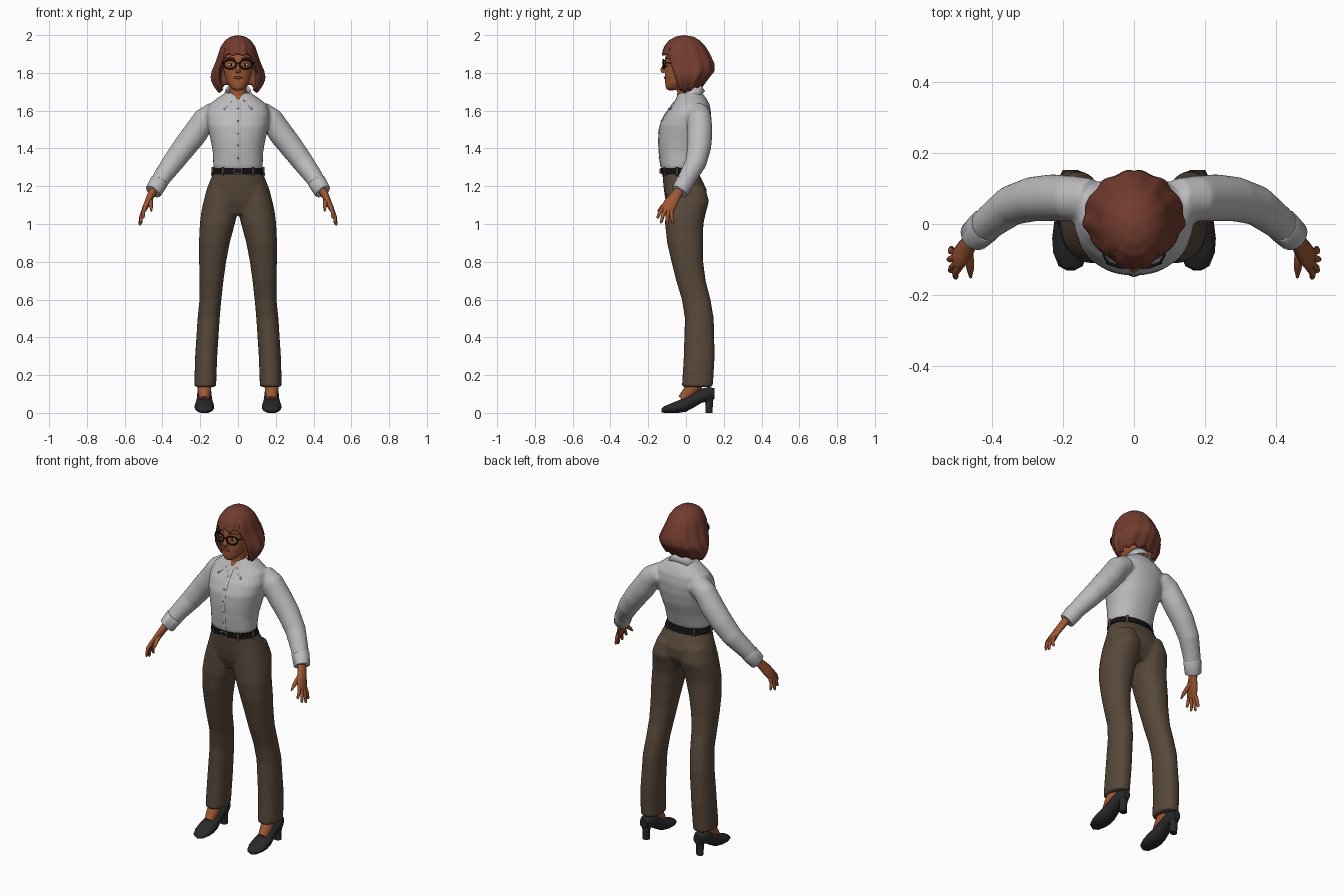
import bpy, bmesh
from math import sin, cos, pi, radians
from mathutils import Vector

if "Cube" in bpy.data.objects:
    bpy.data.objects.remove(bpy.data.objects["Cube"])


def material(name, r, g, b):
    m = bpy.data.materials.new(name)
    m.use_nodes = True
    m.diffuse_color = (r, g, b, 1)
    m.node_tree.nodes["Principled BSDF"].inputs["Base Color"].default_value = (r, g, b, 1)
    return m


SHIRT = material("shirt grey", .5, .49, .51)
BROWN = material("trouser brown", .095, .064, .042)
SKIN = material("skin", .34, .095, .034)
HAIR = material("auburn hair", .17, .045, .028)
SHOE = material("shoe charcoal", .022, .022, .024)
BLACK = material("black", .006, .006, .007)
WHITE = material("eye white", .6, .58, .55)
LIPS = material("lips", .2, .042, .028)
METAL = material("buckle grey", .3, .3, .3)


def finish(name, bm, mat, mirror=False):
    """Turn a bmesh into a smooth object."""
    bmesh.ops.recalc_face_normals(bm, faces=bm.faces)
    me = bpy.data.meshes.new(name)
    bm.to_mesh(me)
    bm.free()
    me.materials.append(mat)
    ob = bpy.data.objects.new(name, me)
    bpy.context.collection.objects.link(ob)
    bpy.ops.object.select_all(action='DESELECT')
    ob.select_set(True)
    bpy.context.view_layer.objects.active = ob
    bpy.ops.object.shade_smooth_by_angle(angle=radians(50))
    if mirror:
        ob.modifiers.new("mirror", 'MIRROR').use_mirror_merge = False
    return ob


def blend(ob, voxel=.009, steps=5):
    """Fuse overlapping volumes into one soft skin."""
    m = ob.modifiers.new("fuse", 'REMESH')
    m.mode, m.voxel_size, m.use_smooth_shade = 'VOXEL', voxel, True
    s = ob.modifiers.new("soften", 'SMOOTH')
    s.factor, s.iterations = .5, steps


def loft(bm, rings):
    rows = [[bm.verts.new(p) for p in r] for r in rings]
    n = len(rows[0])
    for a, b in zip(rows, rows[1:]):
        for i in range(n):
            bm.faces.new((a[i], a[(i + 1) % n], b[(i + 1) % n], b[i]))
    bm.faces.new(rows[0])
    bm.faces.new(rows[-1])


def ring(z, x0, x1, y0, y1, n=36, power=.9):
    """Level, slightly squared oval between x0..x1 and y0..y1."""
    def p(v):
        return (abs(v) ** power) * (1 if v > 0 else -1)
    return [((x0 + x1) / 2 + (x1 - x0) / 2 * p(cos(2 * pi * i / n)),
             (y0 + y1) / 2 + (y1 - y0) / 2 * p(sin(2 * pi * i / n)), z) for i in range(n)]


def body(bm, profile):
    """Loft centred ovals given as (z, half width, front y, back y)."""
    loft(bm, [ring(z, -w, w, f, b) for z, w, f, b in profile])


def tube(bm, path, side=1, ref=(0, 1, 0), n=16):
    """Oval tube through (x, y, z, wide radius, thin radius) points."""
    pts = [Vector((p[0] * side, p[1], p[2])) for p in path]
    rings = []
    for i, c in enumerate(pts):
        t = (pts[min(i + 1, len(pts) - 1)] - pts[max(i - 1, 0)]).normalized()
        u = Vector(ref)
        u = (u - t * u.dot(t)).normalized()
        v = t.cross(u)
        rings.append([c + u * cos(2 * pi * k / n) * path[i][3] + v * sin(2 * pi * k / n) * path[i][-1]
                      for k in range(n)])
    loft(bm, rings)


def ball(name, loc, scale, mat, mirror=False):
    bm = bmesh.new()
    bmesh.ops.create_uvsphere(bm, u_segments=20, v_segments=12, radius=1)
    bmesh.ops.scale(bm, vec=scale, verts=bm.verts)
    bmesh.ops.translate(bm, vec=loc, verts=bm.verts)
    return finish(name, bm, mat, mirror)


def rod(name, path, mat, mirror=False, **kw):
    bm = bmesh.new()
    tube(bm, path, **kw)
    return finish(name, bm, mat, mirror)


def sample(profile, z):
    """Interpolate a profile that is sorted by falling z."""
    for a, b in zip(profile, profile[1:]):
        if z >= b[0]:
            f = (a[0] - z) / (a[0] - b[0])
            return [p + (q - p) * f for p, q in zip(a, b)]
    return profile[-1]


# Shirt: torso and sleeves
torso = [(1.28, .12, -.122, .05), (1.305, .131, -.134, .063), (1.38, .133, -.142, .088),
         (1.45, .146, -.145, .115), (1.52, .162, -.14, .13), (1.58, .168, -.112, .134),
         (1.63, .155, -.073, .126), (1.665, .112, -.052, .108), (1.695, .068, -.038, .085)]
sleeve = [(.12, .068, 1.59, .06), (.175, .072, 1.555, .064), (.23, .074, 1.475, .066),
          (.285, .07, 1.405, .063), (.345, .052, 1.325, .057), (.4, .01, 1.25, .049),
          (.438, -.023, 1.19, .044)]
bm = bmesh.new()
body(bm, torso)
for s in (1, -1):
    tube(bm, sleeve, s, n=24)
blend(finish("shirt", bm, SHIRT))
rod("cuffs", [(.415, -.003, 1.228, .047), (.418, -.005, 1.223, .049), (.447, -.033, 1.173, .045),
              (.449, -.035, 1.17, .042)], SHIRT, True, n=24)

# Placket and buttons
front = torso[::-1]
heights = [1.645 - .034 * i for i in range(11)]
rod("placket", [(0, sample(front, z)[2] + .001, z, .014, .004) for z in heights], SHIRT, ref=(1, 0, 0))
for i in range(5):
    z = 1.61 - .065 * i
    ball("button", (0, sample(front, z)[2] - .003, z), (.005, .003, .005), METAL)

# Collar with pointed flaps
bm = bmesh.new()
rows = []
for i in range(41):
    t = i / 20 - 1
    a = radians(165) * t
    top = 1.7 + .042 * cos(a)
    rows.append((bm.verts.new((.064 * sin(a), .01 + .062 * cos(a), top)),
                 bm.verts.new((.088 * sin(a * .75), .01 + .088 * cos(a * .75) - .045 * t ** 4,
                               top - .042 - .012 * t ** 4))))
for a, b in zip(rows, rows[1:]):
    bm.faces.new((a[0], a[1], b[1], b[0]))
ob = finish("collar", bm, SHIRT)
m = ob.modifiers.new("cloth", 'SOLIDIFY')
m.thickness, m.offset = .008, 0

# Trousers: hips and two legs
hips = [(1.05, .11, -.08, .07), (1.12, .182, -.108, .108), (1.18, .168, -.117, .11),
        (1.24, .144, -.123, .082), (1.29, .123, -.126, .054)]
leg = [(.137, .116, .232, -.022, .142), (.3, .11, .227, -.012, .152), (.5, .097, .214, -.006, .147),
       (.6, .088, .204, -.022, .13), (.7, .077, .203, -.052, .104), (.8, .063, .206, -.077, .091),
       (.9, .044, .207, -.1, .091), (1, .017, .202, -.111, .092), (1.06, .002, .195, -.109, .105),
       (1.12, .004, .183, -.108, .122), (1.2, .025, .155, -.1, .1)]
bm = bmesh.new()
body(bm, hips)
for s in (1, -1):
    loft(bm, [ring(z, s * a, s * b, f, k) for z, a, b, f, k in leg])
blend(finish("trousers", bm, BROWN))

# Belt, loops and buckle
bm = bmesh.new()
body(bm, [(1.262, .139, -.13, .074), (1.297, .129, -.134, .062)])
finish("belt", bm, BLACK)
for deg in (35, 80, 140):
    a = radians(deg)
    x, y = .134 * sin(a), -.03 - .1 * cos(a)
    rod("belt_loops", [(x + .004, y, 1.255, .007), (x, y, 1.302, .007)], BROWN, True, n=8)
bm = bmesh.new()
buckle = [(x * .02, -.136, 1.28 + z * .012, .003) for x, z in
          ((-1, -1), (1, -1), (1, 1), (-1, 1), (-1, -1))]
for a, b in zip(buckle, buckle[1:]):
    tube(bm, [a, b], n=8)
finish("buckle", bm, METAL)

# Hands
bm = bmesh.new()
tube(bm, [(.435, -.022, 1.2, .027, .024), (.46, -.05, 1.155, .027, .02), (.478, -.078, 1.115, .036, .017),
          (.495, -.099, 1.08, .036, .014), (.5, -.105, 1.068, .03, .01)])
tips = [(.502, -.152, 1.03), (.517, -.133, 1.004), (.521, -.1, .992), (.514, -.068, 1.002)]
for i, tip in enumerate(tips):
    base = Vector((.49, -.119, 1.092)).lerp(Vector((.502, -.078, 1.07)), i / 3)
    mid = base.lerp(Vector(tip), .5) + Vector((.006, -.003, 0))
    tube(bm, [(*base, .011), (*mid, .0095), (*base.lerp(Vector(tip), .92), .0075), (*tip, .003)], n=10)
tube(bm, [(.465, -.06, 1.135, .013), (.463, -.1, 1.115, .013), (.46, -.128, 1.09, .01),
          (.459, -.15, 1.068, .004)], ref=(1, 0, 0), n=10)
finish("hands", bm, SKIN, True)

# Heeled shoes and ankles
last = [(-.131, .004, .022, .01), (-.118, 0, .034, .034), (-.08, 0, .05, .049), (-.04, 0, .066, .052),
        (0, .006, .084, .047), (.04, .028, .108, .041), (.08, .052, .128, .039), (.12, .064, .137, .038),
        (.152, .075, .13, .022)]
bm = bmesh.new()
loft(bm, [[(x, y, z) for x, z, _ in ring(0, .178 - w, .178 + w, lo, hi, 24)] for y, lo, hi, w in last])
finish("shoes", bm, SHOE, True)
rod("shoe_heels", [(.178, .122, .1, .027, .03), (.178, .122, .05, .02, .022), (.178, .122, 0, .019, .021)],
    SHOE, True)
rod("ankles", [(.178, -.022, .07, .025), (.178, .012, .105, .034), (.178, .05, .15, .038),
               (.178, .07, .22, .038)], SKIN, True, ref=(1, 0, 0))

# Neck and head
bm = bmesh.new()
body(bm, [(1.625, .02, -.07, .03), (1.65, .036, -.06, .05), (1.68, .045, -.047, .058),
          (1.74, .046, -.045, .06), (1.8, .05, -.04, .06)])
body(bm, [(1.708, .018, -.098, -.06), (1.72, .036, -.107, -.03), (1.745, .055, -.11, .01),
          (1.78, .069, -.111, .055), (1.82, .077, -.111, .08), (1.87, .08, -.112, .09),
          (1.92, .074, -.1, .08), (1.95, .056, -.075, .06), (1.97, .03, -.045, .03)])
tube(bm, [(0, -.104, 1.855, .008), (0, -.114, 1.838, .009), (0, -.126, 1.818, .013), (0, -.116, 1.804, .014)],
     ref=(1, 0, 0))
blend(finish("head", bm, SKIN), .005, 4)

# Face details
ball("lips", (0, -.11, 1.775), (.023, .006, .007), LIPS)
ball("eyes", (.037, -.1, 1.843), (.017, .007, .009), WHITE, True)
ball("irises", (.037, -.105, 1.843), (.007, .004, .008), BLACK, True)
rod("eyebrows", [(.015, -.108, 1.874, .003), (.04, -.105, 1.882, .004), (.064, -.086, 1.874, .002)], HAIR, True)

# Glasses: rims, bridge and temples
bm = bmesh.new()
rim = [(.042 + .033 * cos(k * pi / 12), -.121 + .012 * max(0, cos(k * pi / 12)),
        1.845 + .024 * sin(k * pi / 12), .0042) for k in range(25)]
tube(bm, rim, n=8)
tube(bm, [(0, -.124, 1.853, .003), (.011, -.121, 1.85, .003)], ref=(0, 0, 1), n=8)
tube(bm, [(.072, -.11, 1.853, .004), (.085, -.09, 1.853, .003), (.088, .01, 1.848, .003)], ref=(0, 0, 1), n=8)
finish("glasses", bm, BLACK, True)

# Bobbed hair with a fringe
bob = [(2, 0, -.01, -.01), (1.992, .04, -.055, .04), (1.972, .068, -.09, .072), (1.94, .09, -.116, .102),
       (1.9, .103, -.13, .126), (1.85, .12, -.122, .148), (1.81, .137, -.11, .15), (1.77, .144, -.09, .118),
       (1.73, .128, -.07, .09), (1.69, .098, -.05, .06)]
COLS, ROWS = 120, 24
bm = bmesh.new()
grid = []
for i in range(COLS):
    a = 2 * pi * i / COLS
    turn = abs((a + pi) % (2 * pi) - pi)
    f = min(1, max(0, (turn - radians(44)) / radians(9)))
    low = 1.897 - .197 * f * f * (3 - 2 * f) + .035 * max(0, -cos(a)) + .006 * cos(12 * a)
    col = []
    for j in range(ROWS + 1):
        v = j / ROWS
        z, w, y0, y1 = sample(bob, 2 - (2 - low) * v ** 1.6)
        k = 1 + .03 * v * cos(12 * turn + 2 * v)
        col.append(bm.verts.new((w * k * sin(a), (y0 + y1) / 2 - (y1 - y0) / 2 * k * cos(a), z)))
    grid.append(col)
for i in range(COLS):
    p, q = grid[i], grid[(i + 1) % COLS]
    for j in range(ROWS):
        bm.faces.new((p[j], q[j], q[j + 1], p[j + 1]))
bmesh.ops.remove_doubles(bm, verts=bm.verts, dist=.0005)
m = finish("hair", bm, HAIR).modifiers.new("thickness", 'SOLIDIFY')
m.thickness, m.offset = .016, -1
